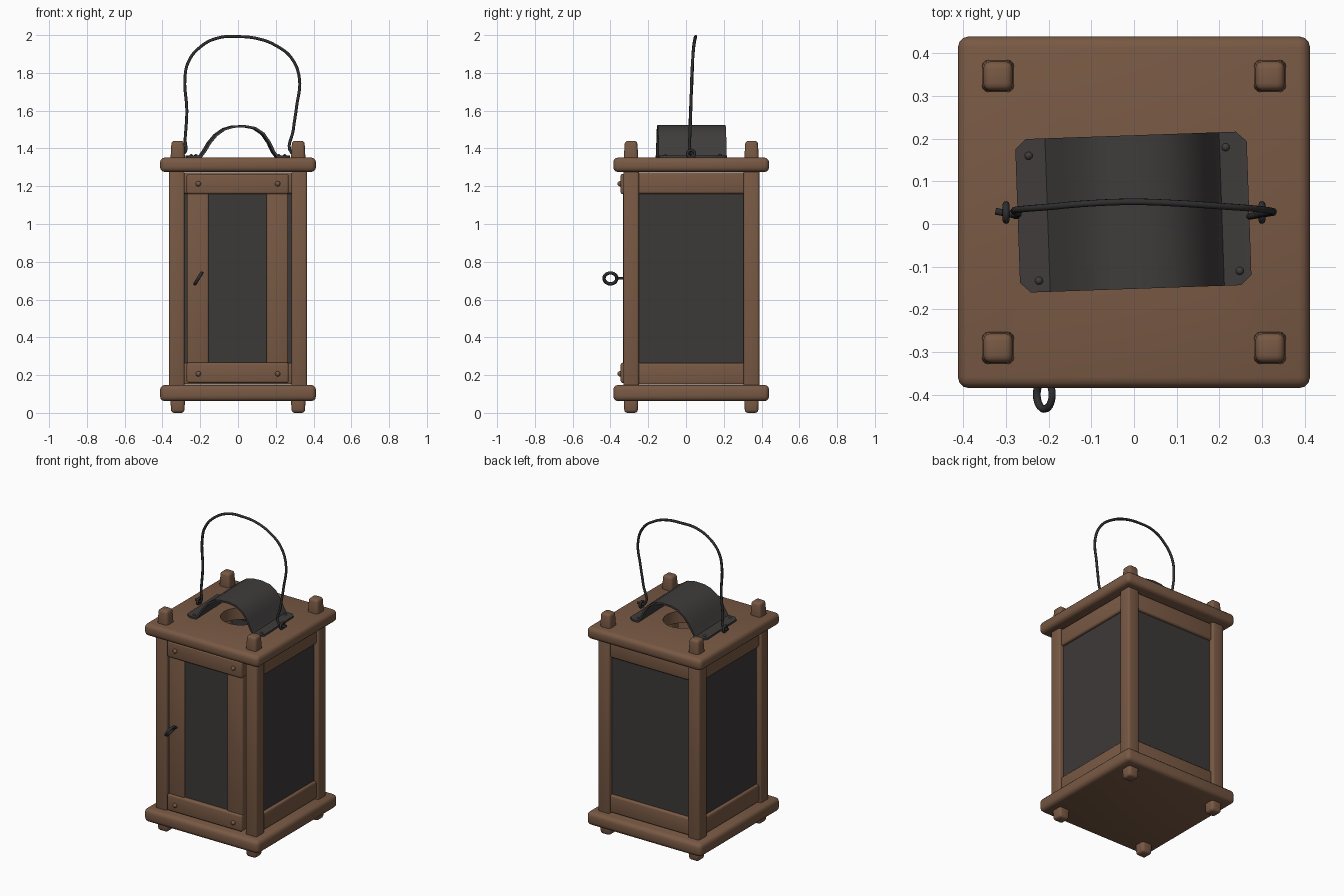
import bpy, bmesh
from math import radians, pi
from mathutils import Matrix, Vector

if "Cube" in bpy.data.objects:
    bpy.data.objects.remove(bpy.data.objects["Cube"])


def material(name, rgb):
    m = bpy.data.materials.new(name)
    m.use_nodes = True
    m.diffuse_color = (*rgb, 1)
    m.node_tree.nodes["Principled BSDF"].inputs["Base Color"].default_value = (*rgb, 1)
    return m


WOOD = material("brown wood", (0.19, 0.10, 0.058))
IRON = material("dark iron", (0.05, 0.045, 0.044))
PANE = material("smoky pane", (0.046, 0.041, 0.04))
WIRE = material("black wire", (0.028, 0.028, 0.03))
CY = 0.028  # depth centre of the lantern body


def finish(ob, angle=35):
    bpy.ops.object.select_all(action='DESELECT')
    ob.select_set(True)
    bpy.context.view_layer.objects.active = ob
    for mod in list(ob.modifiers):
        bpy.ops.object.modifier_apply(modifier=mod.name)
    bpy.ops.object.shade_smooth_by_angle(angle=radians(angle))
    return ob


def from_bmesh(name, bm, mat):
    me = bpy.data.meshes.new(name)
    bm.to_mesh(me)
    bm.free()
    me.materials.append(mat)
    ob = bpy.data.objects.new(name, me)
    bpy.context.collection.objects.link(ob)
    return ob


def box(name, x, y, z, mat=WOOD, bevel=0.012, taper=1.0, taper_up=True, cutter=None):
    """Rounded box from ranges; taper shrinks one end."""
    lo, hi = Vector((x[0], y[0], z[0])), Vector((x[1], y[1], z[1]))
    mid, size = (lo + hi) / 2, hi - lo
    bm = bmesh.new()
    bmesh.ops.create_cube(bm, size=1)
    for v in bm.verts:
        s = taper if (v.co.z > 0) == taper_up else 1
        v.co = mid + Vector((v.co.x * size.x * s, v.co.y * size.y * s, v.co.z * size.z))
    ob = from_bmesh(name, bm, mat)
    if bevel:
        mod = ob.modifiers.new("round", 'BEVEL')
        mod.width, mod.segments, mod.limit_method = bevel, 3, 'NONE'
    if cutter:
        mod = ob.modifiers.new("hole", 'BOOLEAN')
        mod.object, mod.operation, mod.solver = cutter, 'DIFFERENCE', 'EXACT'
    return finish(ob)


def rivet(name, loc, normal, r=0.014, mat=WOOD):
    bm = bmesh.new()
    bmesh.ops.create_uvsphere(bm, u_segments=12, v_segments=8, radius=r)
    turn = Vector((0, 0, 1)).rotation_difference(Vector(normal)).to_matrix().to_4x4()
    bmesh.ops.transform(bm, matrix=Matrix.Translation(loc) @ turn, verts=bm.verts)
    return finish(from_bmesh(name, bm, mat), 60)


def wire(name, points, r, cyclic=False, mat=WIRE):
    cu = bpy.data.curves.new(name, 'CURVE')
    cu.dimensions, cu.bevel_depth, cu.bevel_resolution = '3D', r, 2
    cu.resolution_u, cu.use_fill_caps = 6, True
    sp = cu.splines.new('BEZIER')
    sp.bezier_points.add(len(points) - 1)
    for p, co in zip(sp.bezier_points, points):
        p.co = co
        p.handle_left_type = p.handle_right_type = 'AUTO'
    sp.use_cyclic_u = cyclic
    cu.materials.append(mat)
    ob = bpy.data.objects.new(name, cu)
    bpy.context.collection.objects.link(ob)
    return ob


def ring(name, loc, r, thick, spin=0, tilt=0, mat=WIRE):
    """Wire ring standing in the depth-height plane, then turned."""
    turn = Matrix.Rotation(tilt, 3, 'Y') @ Matrix.Rotation(spin, 3, 'Z')
    pts = [Vector(loc) + turn @ Vector(p) for p in ((0, r, 0), (0, 0, r), (0, -r, 0), (0, 0, -r))]
    return wire(name, pts, thick, True, mat)


# Base and roof boards; the roof has a round smoke hole
bpy.ops.mesh.primitive_cylinder_add(vertices=32, radius=0.12, depth=0.4, location=(0, CY, 1.31))
hole_cutter = bpy.context.object
hole_cutter.hide_render = True
BX, BY = (-0.413, 0.413), (-0.385, 0.44)
box("base_board", BX, BY, (0.062, 0.148), bevel=0.026)
box("roof_board", BX, BY, (1.275, 1.352), bevel=0.026, cutter=hole_cutter)
bpy.data.objects.remove(hole_cutter)

# Corner posts with feet below and pegs above
for side, sx in (("left", 1), ("right", -1)):
    for end, sy in (("front", -1), ("back", 1)):
        px = sorted((sx * 0.283, sx * 0.366))
        py = sorted((CY + sy * 0.277, CY + sy * 0.36))
        ix = sorted((sx * 0.28, sx * 0.358))
        iy = sorted((CY + sy * 0.28, CY + sy * 0.358))
        box(f"{side}_{end}_post", px, py, (0.13, 1.29))
        box(f"{side}_{end}_foot", ix, iy, (0, 0.08), bevel=0.016, taper=0.9, taper_up=False)
        box(f"{side}_{end}_peg", ix, iy, (1.33, 1.44), bevel=0.016, taper=0.85)

# Side walls: two rails and a pane each
WY = (CY - 0.285, CY + 0.285)
for side, sx in (("left", 1), ("right", -1)):
    rail = sorted((sx * 0.30, sx * 0.352))
    box(f"{side}_top_rail", rail, WY, (1.16, 1.272))
    box(f"{side}_bottom_rail", rail, WY, (0.15, 0.265))
    box(f"{side}_pane", sorted((sx * 0.318, sx * 0.334)), WY, (0.25, 1.17), PANE, 0)

# Back wall
BXW = (-0.29, 0.29)
box("back_top_rail", BXW, (0.322, 0.374), (1.16, 1.272))
box("back_bottom_rail", BXW, (0.322, 0.374), (0.15, 0.265))
box("back_pane", BXW, (0.34, 0.356), (0.25, 1.17), PANE, 0)

# Front door: rails overlap the stiles, with pegged corners
box("door_top_rail", (-0.272, 0.268), (-0.346, -0.285), (1.158, 1.266))
box("door_bottom_rail", (-0.272, 0.268), (-0.346, -0.285), (0.158, 0.266))
box("door_right_stile", (-0.27, -0.155), (-0.334, -0.288), (0.25, 1.17), bevel=0.01)
box("door_left_stile", (0.152, 0.266), (-0.334, -0.288), (0.25, 1.17), bevel=0.01)
box("door_pane", (-0.165, 0.162), (-0.322, -0.306), (0.25, 1.17), PANE, 0)
for x in (-0.21, 0.21):
    for z in (0.207, 1.213):
        rivet("door_peg", (x, -0.349, z), (0, -1, 0))

# Door pull ring with its pin
ring("door_pull", (-0.21, -0.4, 0.712), 0.034, 0.009, tilt=radians(32))
wire("door_pull_pin", [(-0.21, -0.32, 0.712), (-0.21, -0.37, 0.712)], 0.007)

# Arched smoke cover: profile pushed along the depth, thickened
profile = [(-0.273, 1.357), (-0.2, 1.358), (-0.178, 1.388), (-0.155, 1.428), (-0.12, 1.47),
           (-0.075, 1.502), (-0.03, 1.515), (0.03, 1.518), (0.085, 1.508), (0.13, 1.478),
           (0.162, 1.432), (0.185, 1.383), (0.203, 1.358), (0.27, 1.357)]
bm = bmesh.new()
rows = []
last = len(profile) - 1
for i, (x, z) in enumerate(profile):
    rows.append([bm.verts.new((x, y, z)) for y in (-0.18, 0.18)])
    if i in (0, last):  # clipped corners of the flanges
        step = 0.025 if i == 0 else -0.025
        for v in rows[-1]:
            v.co.y *= 0.87
        rim = [bm.verts.new((x + step, y, z)) for y in (-0.18, 0.18)]
        rows.insert(len(rows) - (i == last), rim)
for a, b in zip(rows, rows[1:]):
    bm.faces.new((a[0], b[0], b[1], a[1]))
bmesh.ops.transform(bm, matrix=Matrix.Translation((0, CY, 0)) @ Matrix.Rotation(radians(2), 4, 'Z'),
                    verts=bm.verts)
cover = from_bmesh("smoke_cover", bm, IRON)
solid = cover.modifiers.new("thickness", 'SOLIDIFY')
solid.thickness, solid.offset = 0.012, 0
finish(cover, 50)
for x, y in ((-0.247, 0.16), (0.215, 0.18), (-0.223, -0.133), (0.248, -0.11)):
    rivet("cover_rivet", (x, y, 1.36), (0, 0, 1), 0.01, IRON)

# Carrying handle: bent wire hooked into two staples
path = [(-0.325, 0.03, 1.375), (-0.285, 0.022, 1.375), (-0.28, 0.02, 1.45), (-0.271, 0.024, 1.6),
        (-0.281, 0.032, 1.77), (-0.262, 0.035, 1.86), (-0.2, 0.04, 1.937), (-0.11, 0.048, 1.984),
        (0, 0.052, 1.992), (0.11, 0.048, 1.98), (0.2, 0.042, 1.945), (0.282, 0.036, 1.88),
        (0.325, 0.03, 1.77), (0.31, 0.026, 1.62), (0.293, 0.022, 1.5), (0.283, 0.02, 1.378),
        (0.33, 0.028, 1.375)]
wire("carrying_handle", path, 0.008)
for side, sx in (("left", 1), ("right", -1)):
    ring(f"{side}_staple", (sx * 0.3, 0.027, 1.372), 0.019, 0.008)
